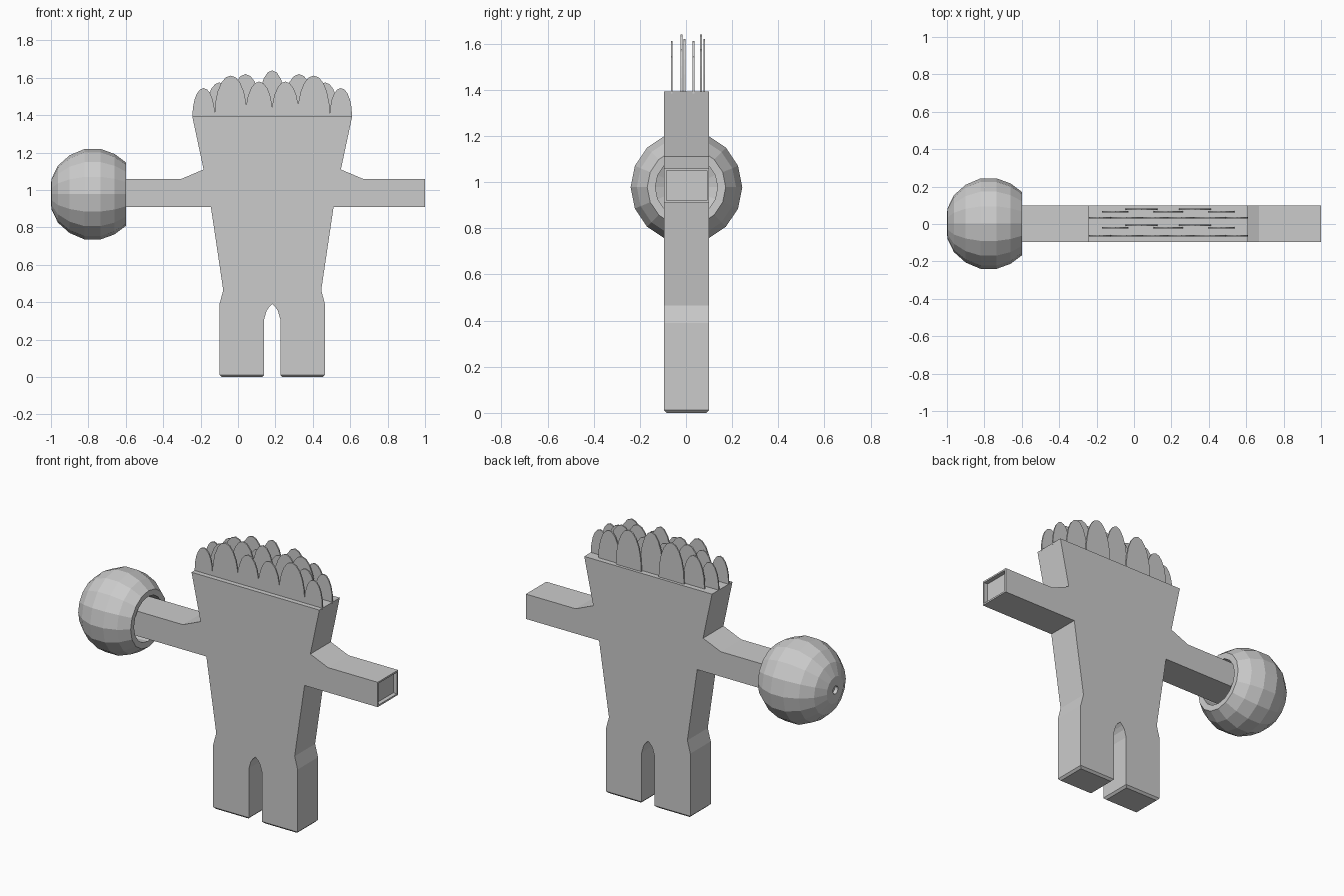
import bpy, bmesh, math

if "Cube" in bpy.data.objects:
    bpy.data.objects.remove(bpy.data.objects["Cube"])

grey = bpy.data.materials.new("plain grey")
grey.diffuse_color = (0.6, 0.6, 0.6, 1)
grey.use_nodes = True
grey.node_tree.nodes["Principled BSDF"].inputs["Base Color"].default_value = grey.diffuse_color

CX = 0.183   # middle of the body


def finish(bm, name):
    bmesh.ops.recalc_face_normals(bm, faces=bm.faces)
    mesh = bpy.data.meshes.new(name)
    bm.to_mesh(mesh)
    bm.free()
    mesh.materials.append(grey)
    obj = bpy.data.objects.new(name, mesh)
    bpy.context.collection.objects.link(obj)
    return obj


def slab(bm, outline, y0, y1):
    """Extrude an x-z outline from y0 to y1."""
    face = bm.faces.new([bm.verts.new((x, y0, z)) for x, z in outline])
    ext = bmesh.ops.extrude_face_region(bm, geom=[face])
    for v in ext["geom"]:
        if isinstance(v, bmesh.types.BMVert):
            v.co.y = y1


# Body with arms and legs: half outline as distance from the middle, mirrored
ARM = 0.817
half = [(0.016, 0.375), (0.03, 0.355), (0.043, 0.31), (0.043, 0.0), (0.282, 0.0),
        (0.282, 0.39), (0.262, 0.465), (0.328, 0.91), (ARM, 0.91), (ARM, 1.06),
        (0.485, 1.06), (0.367, 1.11), (0.427, 1.392)]
right = [(CX + d, z) for d, z in half]
left = [(-0.70 if d == ARM else CX - d, z) for d, z in reversed(half)]
bm = bmesh.new()
slab(bm, right + left + [(CX, 0.39)], -0.095, 0.1)
bmesh.ops.recalc_face_normals(bm, faces=bm.faces)

# Recessed end of the free arm
end = [f for f in bm.faces if f.normal.x > 0.9 and f.calc_center_median().x > 0.99]
bmesh.ops.inset_individual(bm, faces=end, thickness=0.014)
for v in end[0].verts:
    v.co.x -= 0.02 * 0
deep = bmesh.ops.extrude_face_region(bm, geom=end)
for v in deep["geom"]:
    if isinstance(v, bmesh.types.BMVert):
        v.co.x -= 0.025
bmesh.ops.delete(bm, geom=[f for f in end if f.is_valid], context="FACES_ONLY")

# Small chamfer around the soles
soles = [e for e in bm.edges if all(v.co.z < 0.001 for v in e.verts)]
bmesh.ops.bevel(bm, geom=soles, offset=0.012, segments=1, affect="EDGES")
finish(bm, "body")

# Round glove: profile (x, radius) turned around the arm axis
profile = [(-0.98, 0.0), (-0.98, 0.022), (-1.0, 0.024), (-0.998, 0.08), (-0.963, 0.152),
           (-0.90, 0.208), (-0.82, 0.242), (-0.735, 0.242), (-0.66, 0.215),
           (-0.6, 0.17), (-0.602, 0.135), (-0.74, 0.14), (-0.80, 0.0)]
SIDES = 16
bm = bmesh.new()
rings = []
for x, r in profile:
    if r == 0:
        rings.append([bm.verts.new((x, 0.002, 0.978))] * SIDES)
    else:
        rings.append([bm.verts.new((x, 0.002 + r * math.cos(2 * math.pi * i / SIDES),
                                    0.978 + r * math.sin(2 * math.pi * i / SIDES)))
                      for i in range(SIDES)])
for a, b in zip(rings, rings[1:]):
    for i in range(SIDES):
        j = (i + 1) % SIDES
        quad = [a[i], a[j], b[j], b[i]]
        bm.faces.new(list(dict.fromkeys(quad)))
finish(bm, "round_glove")

# Hair: rows of thin upright petals (centre x offset, half width, tip height)
row_full = [(s * d, w, h) for s in (-1, 1)
            for d, w, h in ((0.07, 0.073, 1.58), (0.222, 0.087, 1.612), (0.367, 0.06, 1.545))]
row_three = [(-0.283, 0.072, 1.575), (0, 0.078, 1.64), (0.283, 0.072, 1.575)]
row_two = [(-0.143, 0.085, 1.62), (0.143, 0.085, 1.62)]


def petal_row(name, row, y):
    bm = bmesh.new()
    for d, w, h in row:
        pts = []
        for i in range(11):
            a = math.pi * i / 10
            pts.append((CX + d + w * math.cos(a), 1.385 + (h - 1.385) * math.sin(a) ** 0.9))
        slab(bm, pts, y - 0.004, y + 0.004)
    finish(bm, name)


for n, y in enumerate((-0.062, 0.033)):
    petal_row(f"hair_full_row_{n}", row_full, y)
    petal_row(f"hair_three_row_{n}", row_three, y + 0.042 - n * 0.01)
    petal_row(f"hair_two_row_{n}", row_two, y + 0.056 - n * 0.01)
